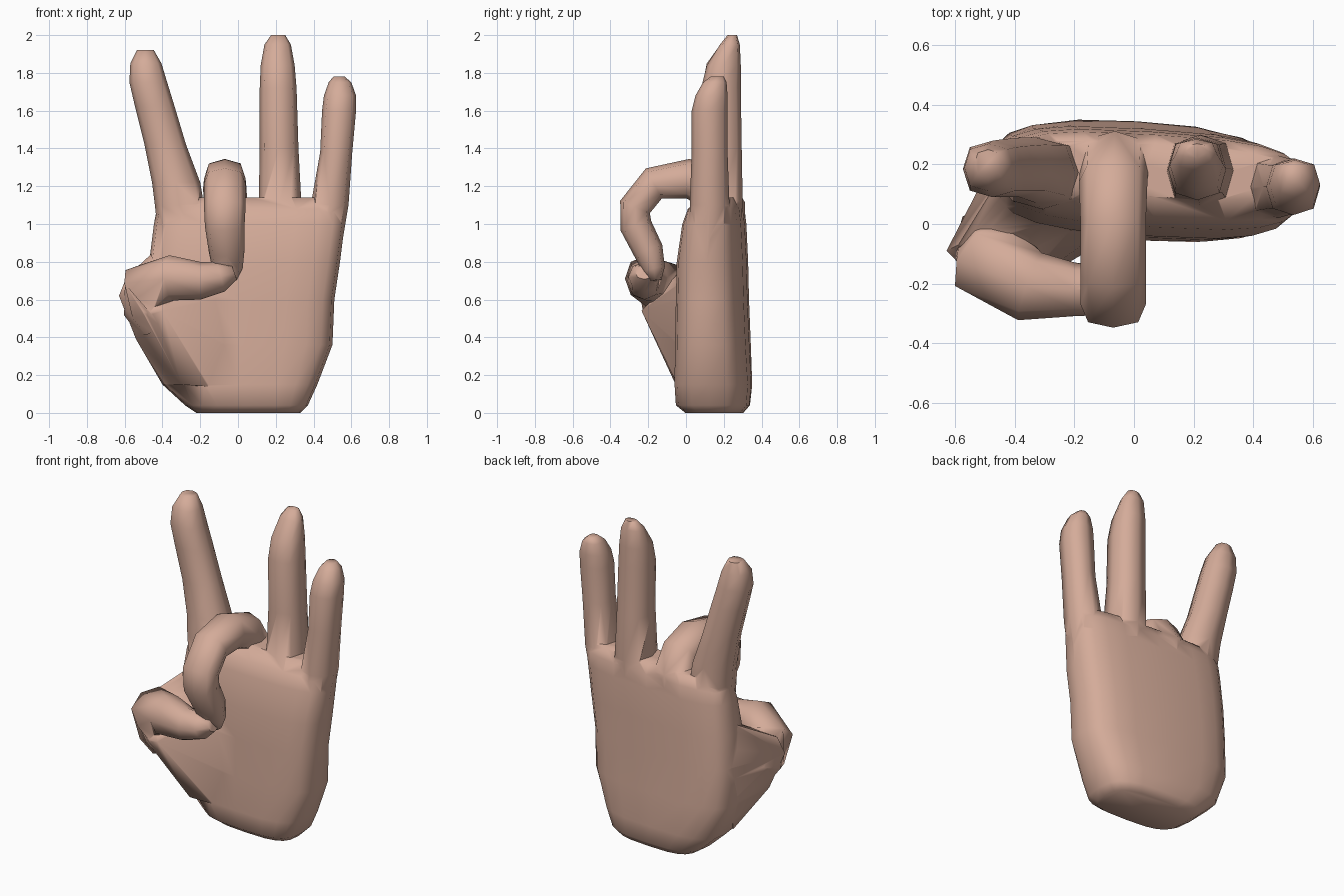
import bpy, bmesh, math
from mathutils import Vector

X, Y, Z = Vector((1, 0, 0)), Vector((0, 1, 0)), Vector((0, 0, 1))


def finish(name, bm):
    bmesh.ops.recalc_face_normals(bm, faces=bm.faces)
    me = bpy.data.meshes.new(name)
    bm.to_mesh(me)
    bm.free()
    ob = bpy.data.objects.new(name, me)
    bpy.context.collection.objects.link(ob)
    return ob


def loft(name, rings, sides, power):
    """Closed skin over rings of (centre, u axis, v axis), superellipse section."""
    bm = bmesh.new()
    rows = []
    for c, u, v in rings:
        row = []
        for i in range(sides):
            a = 2 * math.pi * i / sides
            ca, sa = math.cos(a), math.sin(a)
            p = c + u * math.copysign(abs(ca) ** (2 / power), ca) \
                  + v * math.copysign(abs(sa) ** (2 / power), sa)
            row.append(bm.verts.new(p))
        rows.append(row)
    for r0, r1 in zip(rows, rows[1:]):
        for i in range(sides):
            j = (i + 1) % sides
            bm.faces.new((r0[i], r0[j], r1[j], r1[i]))
    bm.faces.new(rows[0][::-1])
    bm.faces.new(rows[-1])
    return finish(name, bm)


def upright(name, sections, sides=8, power=2.6, skew=0.0):
    """Horizontal sections: z, x min, x max, y min, y max."""
    rings = [(Vector(((a + b) / 2, (c + d) / 2, z)),
              (X + Y * skew) * (b - a) / 2, Y * (d - c) / 2)
             for z, a, b, c, d in sections]
    return loft(name, rings, sides, power)


def bent(name, path, ref, sides=8, power=2.6):
    """Sections square to a path: x, y, z, half size along ref, other half size."""
    pts = [Vector(p[:3]) for p in path]
    rings = []
    for i, p in enumerate(path):
        t = (pts[min(i + 1, len(pts) - 1)] - pts[max(i - 1, 0)]).normalized()
        u = (ref - t * ref.dot(t)).normalized()
        rings.append((pts[i], u * p[3], t.cross(u) * p[4]))
    return loft(name, rings, sides, power)


def hull(name, points):
    bm = bmesh.new()
    for p in points:
        bm.verts.new(p)
    res = bmesh.ops.convex_hull(bm, input=bm.verts)
    loose = [v for v in bm.verts if not v.link_faces]
    bmesh.ops.delete(bm, geom=loose, context='VERTS')
    return finish(name, bm)


# palm, from wrist to knuckles
palm = upright("hand", [
    (0.00, -0.22, 0.33, 0.00, 0.30),
    (0.04, -0.28, 0.37, -0.05, 0.335),
    (0.15, -0.40, 0.42, -0.055, 0.345),
    (0.36, -0.48, 0.50, -0.05, 0.335),
    (0.60, -0.48, 0.51, -0.045, 0.325),
    (0.80, -0.47, 0.54, -0.04, 0.32),
    (1.00, -0.445, 0.565, -0.01, 0.31),
    (1.08, -0.43, 0.57, 0.02, 0.30),
    (1.14, -0.38, 0.52, 0.09, 0.27)], 20, 3.2, -0.06)

# straight fingers
index_finger = upright("index_finger", [
    (0.92, -0.42, -0.16, 0.04, 0.28),
    (1.10, -0.44, -0.18, 0.05, 0.29),
    (1.22, -0.455, -0.20, 0.07, 0.29),
    (1.42, -0.495, -0.275, 0.09, 0.29),
    (1.62, -0.545, -0.335, 0.09, 0.285),
    (1.75, -0.575, -0.375, 0.09, 0.28),
    (1.85, -0.57, -0.405, 0.11, 0.27),
    (1.92, -0.535, -0.445, 0.16, 0.25)])
ring_finger = upright("ring_finger", [
    (0.95, 0.10, 0.34, 0.05, 0.29),
    (1.12, 0.11, 0.335, 0.06, 0.30),
    (1.40, 0.115, 0.32, 0.08, 0.295),
    (1.72, 0.115, 0.31, 0.08, 0.29),
    (1.84, 0.12, 0.30, 0.11, 0.29),
    (1.95, 0.14, 0.28, 0.18, 0.285),
    (2.00, 0.175, 0.25, 0.22, 0.27)])
little_finger = upright("little_finger", [
    (0.92, 0.36, 0.555, 0.02, 0.22),
    (1.10, 0.385, 0.585, 0.02, 0.23),
    (1.38, 0.435, 0.605, 0.03, 0.22),
    (1.60, 0.445, 0.625, 0.03, 0.22),
    (1.68, 0.455, 0.625, 0.05, 0.22),
    (1.75, 0.48, 0.60, 0.09, 0.215),
    (1.78, 0.505, 0.565, 0.13, 0.20)])

# curled middle finger
middle_finger = bent("middle_finger", [
    (-0.06, 0.20, 0.92, 0.11, 0.11),
    (-0.065, 0.20, 1.09, 0.115, 0.115),
    (-0.07, 0.14, 1.19, 0.115, 0.115),
    (-0.07, 0.01, 1.24, 0.11, 0.105),
    (-0.07, -0.17, 1.215, 0.11, 0.09),
    (-0.07, -0.27, 1.09, 0.11, 0.085),
    (-0.07, -0.265, 0.99, 0.105, 0.085),
    (-0.06, -0.20, 0.86, 0.095, 0.08),
    (-0.055, -0.17, 0.76, 0.08, 0.06),
    (-0.05, -0.16, 0.70, 0.045, 0.03)], X)

# thumb folded across to the curled finger
thumb = bent("thumb", [
    (-0.42, -0.06, 0.47, 0.13, 0.12),
    (-0.47, -0.08, 0.56, 0.15, 0.14),
    (-0.485, -0.12, 0.67, 0.145, 0.14),
    (-0.35, -0.21, 0.715, 0.12, 0.12),
    (-0.20, -0.22, 0.70, 0.09, 0.10),
    (-0.09, -0.22, 0.72, 0.085, 0.08),
    (-0.02, -0.22, 0.745, 0.05, 0.04)], Y, power=2.2)

# ball of the thumb and the web joining it to the palm
thumb_mound = hull("thumb_mound", [
    (-0.40, 0.10, 0.15), (-0.30, -0.055, 0.15), (-0.16, -0.04, 0.14),
    (-0.05, -0.03, 0.36), (-0.12, -0.03, 0.62), (-0.30, 0.00, 0.78),
    (-0.46, 0.14, 0.84), (-0.47, 0.22, 0.60), (-0.46, 0.20, 0.34),
    (-0.54, -0.06, 0.39), (-0.63, -0.09, 0.62), (-0.59, -0.07, 0.72),
    (-0.50, -0.22, 0.53), (-0.40, -0.235, 0.54), (-0.36, -0.16, 0.38)])

# weld all parts into one skin
for part in (index_finger, ring_finger, little_finger, middle_finger,
             thumb_mound, thumb):
    mod = palm.modifiers.new(part.name, 'BOOLEAN')
    mod.operation, mod.solver, mod.object = 'UNION', 'EXACT', part
    bpy.context.view_layer.objects.active = palm
    bpy.ops.object.modifier_apply(modifier=mod.name)
    bpy.data.objects.remove(part)

# skin colour and smooth shading
skin = bpy.data.materials.new("skin")
skin.diffuse_color = (0.66, 0.41, 0.32, 1)
palm.data.materials.clear()
palm.data.materials.append(skin)
for poly in palm.data.polygons:
    poly.material_index = 0
palm.select_set(True)
bpy.context.view_layer.objects.active = palm
bpy.ops.object.shade_smooth_by_angle(angle=math.radians(65))
